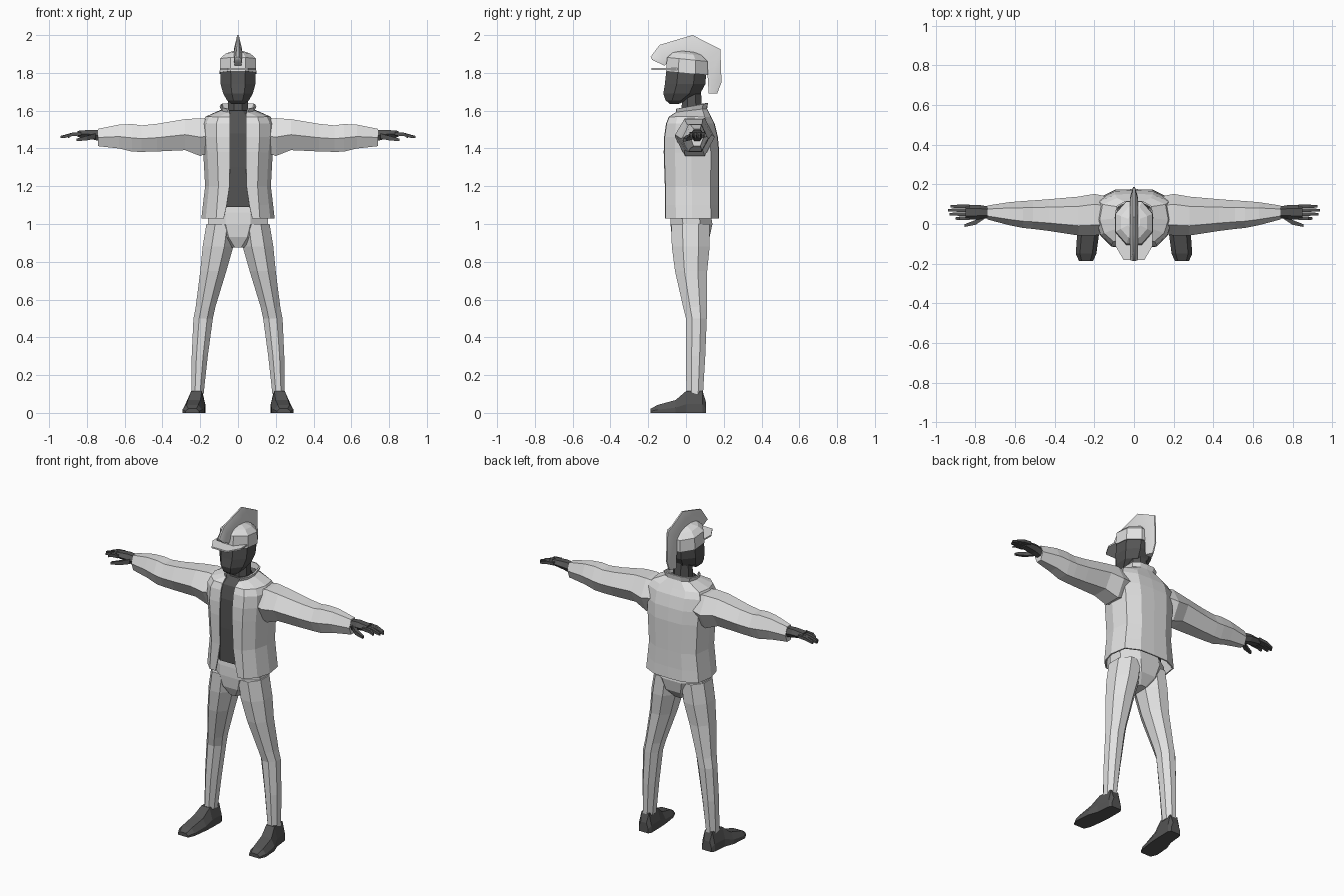
import bpy, bmesh, math

if "Cube" in bpy.data.objects:
    bpy.data.objects.remove(bpy.data.objects["Cube"])


def material(name, v):
    m = bpy.data.materials.new(name)
    m.diffuse_color = (v, v, v, 1)
    m.use_nodes = True
    m.node_tree.nodes["Principled BSDF"].inputs["Base Color"].default_value = m.diffuse_color
    return m


LIGHT = material("light_grey", 0.75)
DARK = material("dark_grey", 0.09)


def loft(name, rings, mat, closed=True, mirror=False, thick=0):
    """Bridge successive rings of points into one flat-faced object."""
    bm = bmesh.new()
    vs = [[bm.verts.new(p) for p in r] for r in rings]
    n = len(rings[0])
    for a, b in zip(vs, vs[1:]):
        for i in range(n if closed else n - 1):
            j = (i + 1) % n
            bm.faces.new((a[i], a[j], b[j], b[i]))
    if closed:
        bm.faces.new(vs[0])
        bm.faces.new(vs[-1])
    bmesh.ops.recalc_face_normals(bm, faces=bm.faces)
    me = bpy.data.meshes.new(name)
    bm.to_mesh(me)
    bm.free()
    me.materials.append(mat)
    ob = bpy.data.objects.new(name, me)
    bpy.context.collection.objects.link(ob)
    if mirror:
        ob.modifiers.new("mirror", 'MIRROR')
    if thick:
        s = ob.modifiers.new("thickness", 'SOLIDIFY')
        s.thickness, s.offset = thick, 0
    return ob


def unit_ring(n, turn):
    """Regular polygon stretched to fill -1..1 both ways."""
    pts = [(math.cos(math.tau * (i + turn) / n), math.sin(math.tau * (i + turn) / n))
           for i in range(n)]
    mx, my = max(p[0] for p in pts), max(p[1] for p in pts)
    return [(a / mx, b / my) for a, b in pts]


def level(z, x0, x1, y0, y1, n=8, turn=0.5, tilt=0):
    """Horizontal ring filling the given x and y range."""
    cx, rx, cy, ry = (x0 + x1) / 2, (x1 - x0) / 2, (y0 + y1) / 2, (y1 - y0) / 2
    return [(cx + rx * a, cy + ry * b, z + tilt * (cy + ry * b))
            for a, b in unit_ring(n, turn)]


def upright(x, cy, cz, ry, rz, n=6, turn=0):
    """Ring across the x axis, for arms and fingers."""
    return [(x, cy + ry * a, cz + rz * b) for a, b in unit_ring(n, turn)]


def body(name, rows, mat, tilt=0):
    return loft(name, [level(z, -w, w, y0, y1, tilt=tilt) for z, w, y0, y1 in rows], mat)


# Trousers
body("trouser_hips", [(.875, .04, -.05, .08), (.93, .12, -.075, .125),
                      (1.0, .16, -.082, .14), (1.06, .16, -.08, .13),
                      (1.10, .14, -.075, .11)], LIGHT)
loft("trouser_legs", [level(*r, n=8) for r in [
    (1.0, .01, .167, -.078, .125), (.88, .025, .187, -.075, .125), (.75, .062, .2, -.058, .112),
    (.56, .12, .224, -.015, .11), (.5, .133, .236, 0, .11),
    (.3, .16, .245, 0, .102), (.1, .182, .247, .002, .09)]], LIGHT, mirror=True)

# Shoes: stations along y of centre, half width, height
loft("shoes", [[(cx - w, y, 0), (cx - w, y, .4 * h), (cx - .6 * w, y, h),
                (cx + .6 * w, y, h), (cx + w, y, .4 * h), (cx + w, y, 0)]
               for y, cx, w, h in [(.105, .215, .032, .06), (.088, .215, .042, .115),
                                   (0, .22, .046, .115), (-.055, .232, .055, .068),
                                   (-.15, .242, .052, .042), (-.188, .242, .035, .022)]],
     DARK, mirror=True)

# Dark shirt seen through the open jacket
body("shirt", [(1.09, .145, -.088, .12), (1.3, .145, -.097, .14), (1.48, .15, -.097, .13),
               (1.56, .11, -.08, .10), (1.6, .06, -.04, .09)], DARK)


# Open jacket with standing collar
def jacket_row(z, gap, w, y0, y1, rise=0):
    d = y1 - y0
    return [(x, y, z + rise * (y - y0) / d) for x, y in [
        (gap, y0), (.6 * w, y0 + .01 * d), (.88 * w, y0 + .2 * d), (w, y0 + .5 * d),
        (.92 * w, y1 - .15 * d), (.5 * w, y1 - .01 * d), (0, y1)]]


loft("jacket", [jacket_row(*r) for r in [
    (1.03, .075, .19, -.108, .172), (1.1, .06, .182, -.108, .17), (1.2, .045, .17, -.108, .17),
    (1.38, .042, .18, -.114, .172), (1.46, .042, .188, -.112, .165),
    (1.53, .042, .188, -.102, .148), (1.565, .042, .17, -.088, .13),
    (1.59, .044, .085, -.05, .108, .02), (1.61, .05, .094, -.05, .112, .03)]],
     LIGHT, closed=False, mirror=True, thick=.008)

# Sleeves
loft("sleeves", [upright(*r) for r in [
    (.12, .045, 1.47, .09, .08), (.2, .047, 1.46, .105, .1), (.28, .04, 1.473, .098, .082),
    (.43, .045, 1.457, .08, .073), (.51, .047, 1.452, .072, .07), (.56, .048, 1.456, .068, .073),
    (.63, .052, 1.463, .058, .063), (.74, .058, 1.458, .035, .046)]], LIGHT, mirror=True)

# Hands
loft("palms", [upright(*r) for r in [
    (.72, .058, 1.465, .028, .03), (.78, .06, 1.475, .036, .024),
    (.85, .059, 1.477, .038, .016)]], DARK, mirror=True)
for i, (y, tip) in enumerate([(.028, .9), (.05, .93), (.07, .94), (.089, .925)]):
    loft(f"finger_{i + 1}", [upright(x, y, z, r, r, 4, .5) for x, z, r in [
        (.83, 1.478, .009), (.88, 1.474, .009), (tip, 1.46, .006)]], DARK, mirror=True)
loft("thumbs", [upright(*r, 4, .5) for r in [
    (.755, .04, 1.465, .014, .014), (.80, .008, 1.455, .012, .012),
    (.855, -.008, 1.445, .007, .007)]], DARK, mirror=True)

# Head and neck
body("neck", [(1.56, .055, -.025, .085), (1.7, .05, -.02, .08)], DARK)
body("head", [(1.635, .035, -.085, -.04), (1.655, .058, -.108, .01), (1.69, .078, -.12, .075),
              (1.74, .092, -.112, .102), (1.83, .093, -.102, .11)], DARK)

# Peaked cap
body("cap", [(1.80, .097, -.106, .116), (1.872, .094, -.1, .114),
             (1.9, .066, -.07, .085), (1.914, .03, -.03, .05)], LIGHT, tilt=-.1)
loft("cap_peak", [[(x, y, z) for x, y in [
    (-.092, -.03), (-.094, -.11), (-.052, -.182), (.052, -.182), (.094, -.11), (.092, -.03)]]
    for z in (1.816, 1.825)], LIGHT)

# Plume arching over the cap, thin on its outer edge
plume = loft("plume", [[(-.004, oy, oz), (.004, oy, oz), (.021, (oy + 3 * iy) / 4, (oz + 3 * iz) / 4),
                        (.018, iy, iz), (-.018, iy, iz),
                        (-.021, (oy + 3 * iy) / 4, (oz + 3 * iz) / 4)]
                       for oy, oz, iy, iz in [
    (-.187, 1.885, -.18, 1.87), (-.14, 1.948, -.115, 1.838), (-.05, 1.975, -.06, 1.89),
    (.035, 2.0, .02, 1.905), (.182, 1.925, .10, 1.865), (.188, 1.75, .115, 1.775),
    (.165, 1.69, .12, 1.69)]], LIGHT)
bpy.context.view_layer.objects.active = plume
plume.select_set(True)
bpy.ops.object.shade_smooth_by_angle(angle=math.radians(40))
